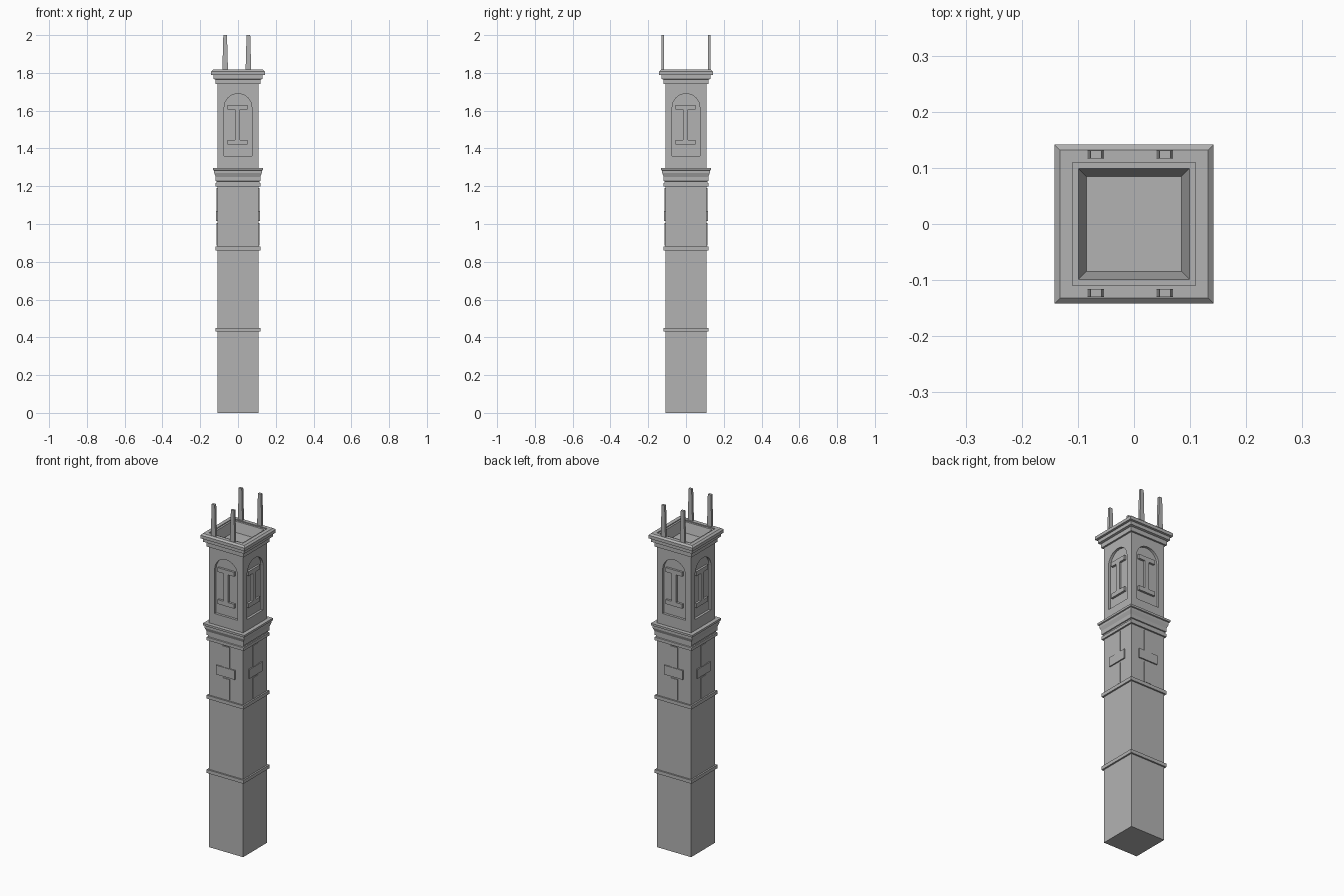
import bpy, bmesh, math
from mathutils import Matrix, Vector

cube = bpy.data.objects.get("Cube")
if cube:
    bpy.data.objects.remove(cube, do_unlink=True)

stone = bpy.data.materials.new("grey_stone")
stone.use_nodes = True
stone.diffuse_color = (0.45, 0.45, 0.45, 1)
stone.node_tree.nodes["Principled BSDF"].inputs["Base Color"].default_value = (0.45, 0.45, 0.45, 1)


def finish(name, bm):
    bmesh.ops.recalc_face_normals(bm, faces=bm.faces)
    mesh = bpy.data.meshes.new(name)
    bm.to_mesh(mesh)
    bm.free()
    mesh.materials.append(stone)
    obj = bpy.data.objects.new(name, mesh)
    bpy.context.collection.objects.link(obj)
    return obj


def square_stack(name, profile):
    """Sweep a (half width, height) profile around a square plan."""
    bm = bmesh.new()
    rings = [[bm.verts.new((sx * h, sy * h, z)) for sx, sy in ((-1, -1), (1, -1), (1, 1), (-1, 1))]
             for h, z in profile]
    for a, b in zip(rings, rings[1:]):
        for i in range(4):
            j = (i + 1) % 4
            bm.faces.new((a[i], a[j], b[j], b[i]))
    bm.faces.new(rings[0])
    bm.faces.new(rings[-1])
    return finish(name, bm)


def box(bm, x, y, z, matrix=Matrix()):
    """Add a box from (low, high) ranges."""
    centre = Vector([sum(r) / 2 for r in (x, y, z)])
    size = [r[1] - r[0] for r in (x, y, z)]
    bmesh.ops.create_cube(bm, size=1, matrix=matrix @ Matrix.Translation(centre) @ Matrix.Diagonal((*size, 1)))


def around():
    return [Matrix.Rotation(i * math.pi / 2, 4, "Z") for i in range(4)]


SHAFT = 0.109

# Lower shaft and its two string courses
square_stack("shaft", [(SHAFT, 0), (SHAFT, 1.2)])
for name, z in (("lower_band", 0.43), ("upper_band", 0.86)):
    square_stack(name, [(0.118, z), (0.118, z + 0.02)])

# Stepped moulding between the shaft and the belfry
square_stack("middle_moulding", [
    (SHAFT, 1.198), (0.118, 1.198), (0.118, 1.216), (0.113, 1.218), (0.113, 1.226),
    (0.118, 1.228), (0.118, 1.25), (0.126, 1.27), (0.126, 1.283), (0.132, 1.285),
    (0.132, 1.297), (SHAFT, 1.297)])

# Belfry with arched recesses on all four sides
belfry = square_stack("belfry", [(SHAFT, 1.29), (SHAFT, 1.745)])
RECESS = 0.095
bm = bmesh.new()
radius, spring, steps = 0.073, 1.617, 16
outline = [(-radius, 1.36), (radius, 1.36)]
outline += [(radius * math.cos(math.pi * i / steps), spring + radius * math.sin(math.pi * i / steps))
            for i in range(steps + 1)]
for turn in around():
    face = bm.faces.new([bm.verts.new(turn @ Vector((x, -RECESS, z))) for x, z in outline])
    out = bmesh.ops.extrude_face_region(bm, geom=[face], use_keep_orig=True)
    moved = [v for v in out["geom"] if isinstance(v, bmesh.types.BMVert)]
    bmesh.ops.translate(bm, verts=moved, vec=turn @ Vector((0, -0.05, 0)))
cutter = finish("arch_cutter", bm)
cutter.hide_render = True
cut = belfry.modifiers.new("arches", "BOOLEAN")
cut.operation, cut.solver, cut.object = "DIFFERENCE", "EXACT", cutter
bpy.context.view_layer.objects.active = belfry
bpy.ops.object.modifier_apply(modifier="arches")
bpy.data.objects.remove(cutter, do_unlink=True)

# Barred ornaments inside the recesses
bm = bmesh.new()
for turn in around():
    depth = (-0.107, -RECESS + 0.003)
    box(bm, (-0.017, 0.011), depth, (1.44, 1.61), turn)
    for z in (1.42, 1.605):
        box(bm, (-0.055, 0.049), depth, (z, z + 0.025), turn)
finish("recess_ornaments", bm)

# Cross straps on the upper shaft
bm = bmesh.new()
for turn in around():
    for z in ((0.885, 1.005), (1.068, 1.19)):
        box(bm, (-0.024, 0.024), (-0.113, -0.1), z, turn)
    box(bm, (-0.06, 0.06), (-0.116, -0.1), (1.015, 1.068), turn)
finish("cross_straps", bm)

# Cornice with an open sunken top
square_stack("cornice", [
    (SHAFT, 1.74), (0.119, 1.74), (0.119, 1.765), (0.131, 1.768), (0.131, 1.788),
    (0.142, 1.79), (0.142, 1.808), (0.132, 1.817), (0.11, 1.817), (0.11, 1.812),
    (0.099, 1.812), (0.085, 1.755)])

# Tapered corner posts
bm = bmesh.new()
for x in (-0.068, 0.055):
    for y in (-0.123, 0.124):
        before = set(bm.verts)
        box(bm, (x - 0.015, x + 0.015), (y - 0.007, y + 0.007), (1.81, 2.0))
        for v in set(bm.verts) - before:
            if v.co.z > 1.9:
                v.co.x = x + (v.co.x - x) * 0.65
finish("posts", bm)
